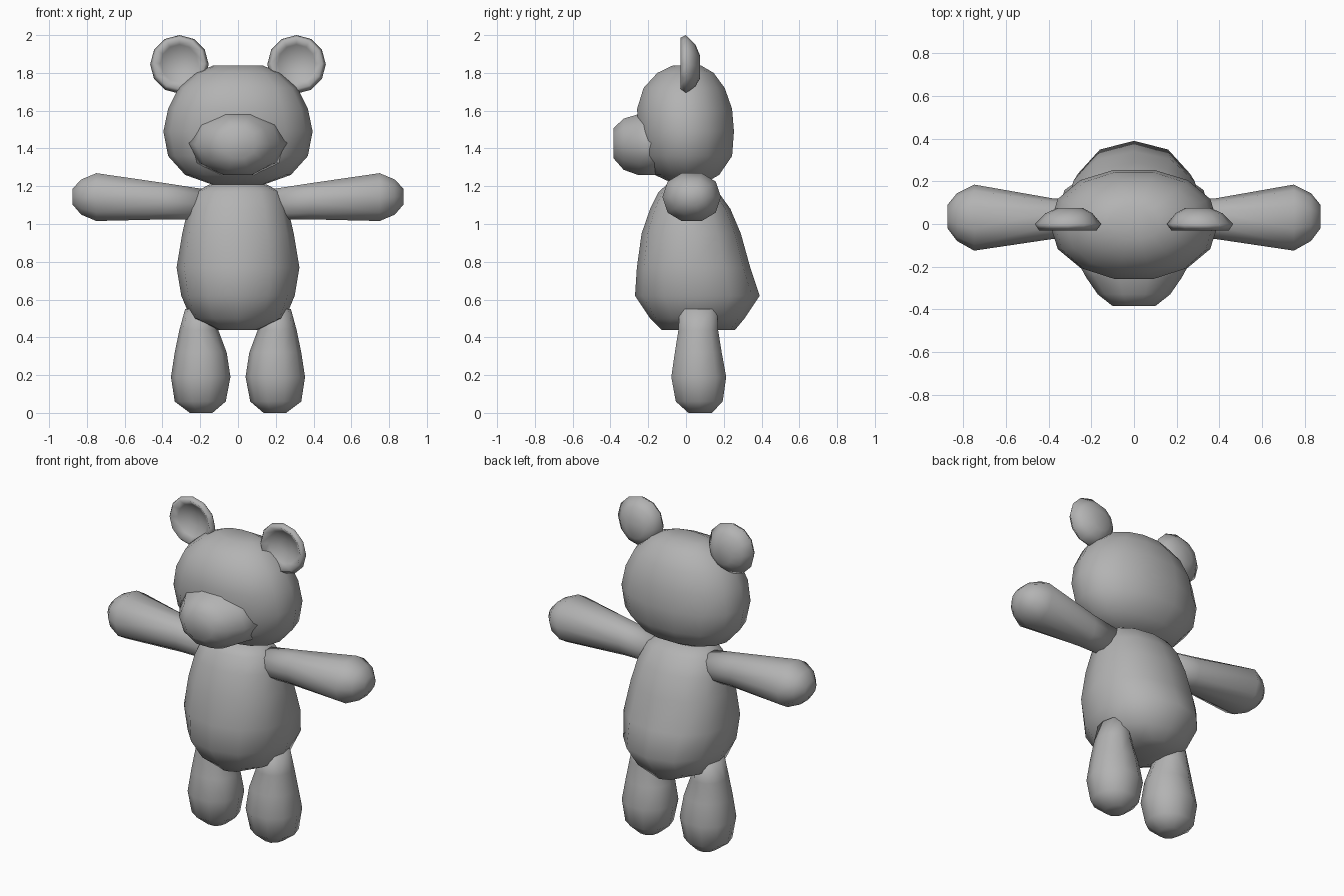
import bpy, bmesh, math

fur = bpy.data.materials.new("grey_fur")
fur.diffuse_color = (0.45, 0.45, 0.45, 1)

# Which coordinates (across, up, along) fill for each loft axis
ORDER = {"z": lambda a, b, t: (a, b, t),
         "x": lambda a, b, t: (t, a, b),
         "y": lambda a, b, t: (a, t, b)}


def loft(name, axis, rings, sides, power=2.0, mirror=False):
    """Skin rounded rings given as (along, a_min, a_max, b_min, b_max)."""
    bm = bmesh.new()
    loops = []
    for t, a0, a1, b0, b1 in rings:
        loop = []
        for i in range(sides):
            ang = 2 * math.pi * i / sides
            c, s = math.cos(ang), math.sin(ang)
            c = math.copysign(abs(c) ** (2 / power), c)
            s = math.copysign(abs(s) ** (2 / power), s)
            a = (a0 + a1) / 2 + c * (a1 - a0) / 2
            b = (b0 + b1) / 2 + s * (b1 - b0) / 2
            loop.append(bm.verts.new(ORDER[axis](a, b, t)))
        loops.append(loop)
    for lo, hi in zip(loops, loops[1:]):
        for i in range(sides):
            j = (i + 1) % sides
            bm.faces.new((lo[i], lo[j], hi[j], hi[i]))
    bm.faces.new(loops[0])
    bm.faces.new(loops[-1])
    bmesh.ops.recalc_face_normals(bm, faces=bm.faces[:])
    for f in bm.faces:
        f.smooth = True
    mesh = bpy.data.meshes.new(name)
    bm.to_mesh(mesh)
    bm.free()
    mesh.materials.append(fur)
    obj = bpy.data.objects.new(name, mesh)
    bpy.context.collection.objects.link(obj)
    if mirror:
        mod = obj.modifiers.new("mirror", "MIRROR")
        mod.use_mirror_merge = False
    return obj


def sym(t, w, b0, b1):
    return (t, -w, w, b0, b1)


def disc(t, a, b, r):
    return (t, a - r, a + r, b - r, b + r)


# Torso, fuller at the back
loft("body", "z", [
    sym(0.44, 0.11, -0.13, 0.26), sym(0.50, 0.25, -0.19, 0.31),
    sym(0.62, 0.30, -0.27, 0.39), sym(0.77, 0.325, -0.26, 0.34),
    sym(0.95, 0.295, -0.235, 0.29), sym(1.08, 0.265, -0.19, 0.235),
    sym(1.17, 0.225, -0.145, 0.17), sym(1.21, 0.15, -0.10, 0.11)],
    12, 2.2)

# Wide rounded head
loft("head", "z", [
    sym(1.21, 0.14, -0.06, 0.09), sym(1.26, 0.28, -0.17, 0.18),
    sym(1.36, 0.37, -0.24, 0.25), sym(1.49, 0.395, -0.26, 0.26),
    sym(1.61, 0.37, -0.265, 0.25), sym(1.72, 0.315, -0.23, 0.21),
    sym(1.80, 0.22, -0.155, 0.15), sym(1.84, 0.13, -0.07, 0.08)],
    14, 2.1)

# Blunt muzzle
loft("muzzle", "y", [
    sym(-0.13, 0.29, 1.25, 1.62), sym(-0.25, 0.225, 1.25, 1.59),
    sym(-0.33, 0.17, 1.28, 1.565), sym(-0.385, 0.10, 1.345, 1.51)], 10)

# Ears: domed behind, dished in front
loft("ears", "y", [
    disc(0.025, 0.31, 1.85, 0.04), disc(0.00, 0.31, 1.85, 0.10),
    disc(-0.03, 0.31, 1.85, 0.135), disc(0.00, 0.31, 1.845, 0.155),
    disc(0.05, 0.305, 1.84, 0.11), disc(0.075, 0.30, 1.83, 0.06)],
    12, mirror=True)

# Arms held straight out, thicker at the paws
loft("arms", "x", [
    (0.19, -0.06, 0.11, 1.02, 1.19), (0.38, -0.07, 0.12, 1.02, 1.22),
    (0.75, -0.125, 0.185, 1.01, 1.275), (0.83, -0.08, 0.145, 1.045, 1.24),
    (0.875, -0.02, 0.09, 1.10, 1.19)], 10, 2.2, mirror=True)

# Legs, swelling into round feet
loft("legs", "z", [
    (0.00, 0.135, 0.255, 0.01, 0.14), (0.06, 0.065, 0.335, -0.06, 0.20),
    (0.19, 0.04, 0.355, -0.085, 0.22), (0.32, 0.06, 0.335, -0.065, 0.195),
    (0.44, 0.105, 0.31, -0.045, 0.175), (0.55, 0.12, 0.28, -0.04, 0.17)],
    10, 2.1, mirror=True)
